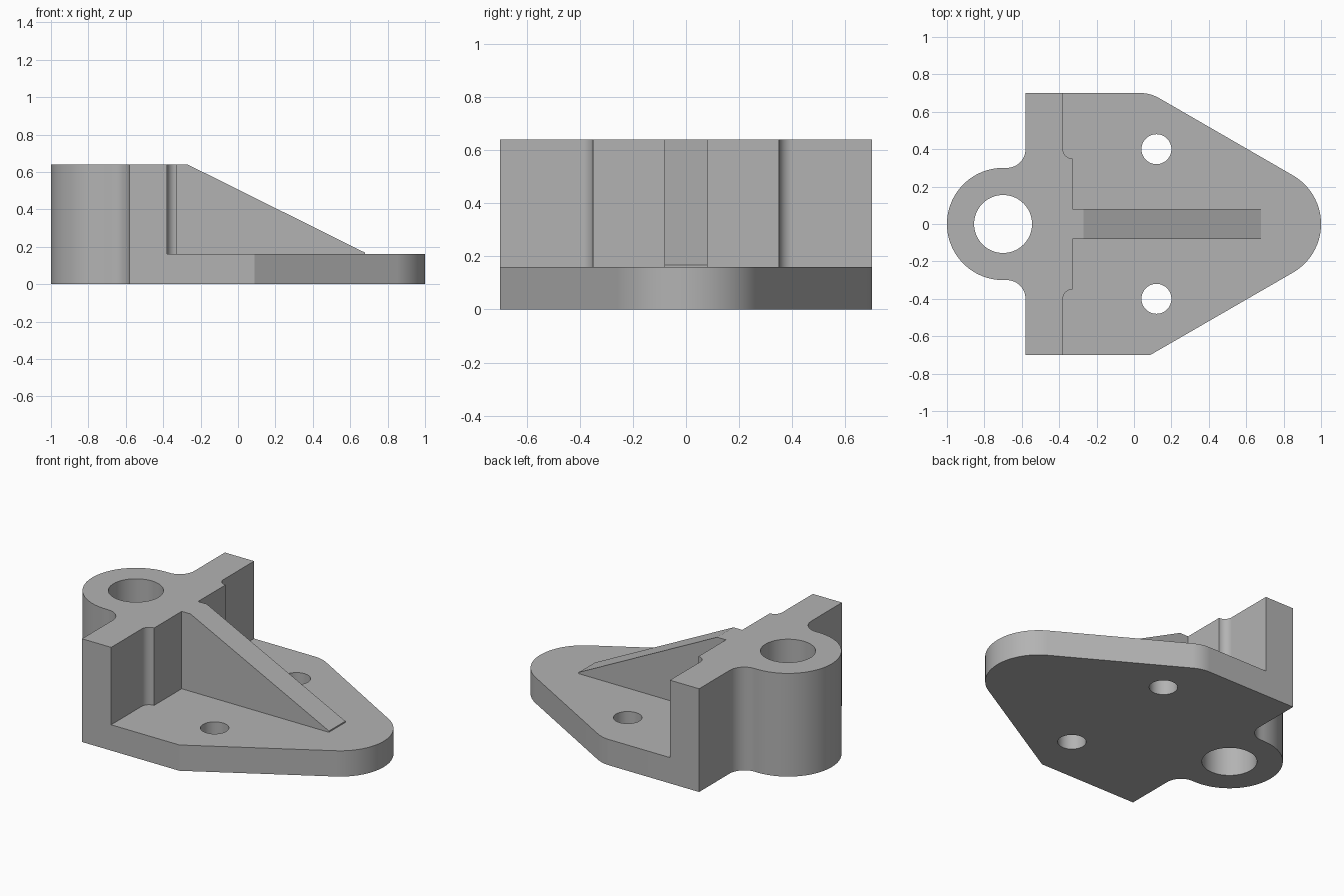
import bpy
import bmesh
from math import sin, cos, tan, radians

cube = bpy.data.objects.get("Cube")
if cube:
    bpy.data.objects.remove(cube, do_unlink=True)

# Main dimensions
PLATE_T, HEIGHT = 0.16, 0.64
BACK, WALL, PAD = -0.58, -0.38, -0.33
HALF_W, END_R, BOSS_X = 0.70, 0.30, -0.70

grey = bpy.data.materials.new("plain grey")
grey.use_nodes = True
COLOUR = (0.45, 0.45, 0.45, 1)
grey.diffuse_color = COLOUR
grey.node_tree.nodes["Principled BSDF"].inputs["Base Color"].default_value = COLOUR


def arc(cx, cy, r, start, end, n=12):
    """Points along an arc, angles in degrees."""
    angles = [radians(start + (end - start) * i / n) for i in range(n + 1)]
    return [(cx + r * cos(a), cy + r * sin(a)) for a in angles]


def mirrored(half):
    """Close a +y half outline with its mirror image, skipping points on y = 0."""
    return half + [(x, -y) for x, y in reversed(half) if abs(y) > 1e-5]


def prism(name, points, vector):
    """Extrude a closed outline of 3D points along a vector."""
    bm = bmesh.new()
    face = bm.faces.new([bm.verts.new(p) for p in points])
    grown = bmesh.ops.extrude_face_region(bm, geom=[face])
    moved = [v for v in grown["geom"] if isinstance(v, bmesh.types.BMVert)]
    bmesh.ops.translate(bm, vec=vector, verts=moved)
    bmesh.ops.recalc_face_normals(bm, faces=bm.faces)
    mesh = bpy.data.meshes.new(name)
    bm.to_mesh(mesh)
    bm.free()
    mesh.materials.append(grey)
    obj = bpy.data.objects.new(name, mesh)
    bpy.context.collection.objects.link(obj)
    return obj


def upright(name, outline, z0, z1):
    return prism(name, [(x, y, z0) for x, y in outline], (0, 0, z1 - z0))


def combine(target, other, operation):
    """Apply an exact boolean and discard the other solid."""
    mod = target.modifiers.new("combine", "BOOLEAN")
    mod.operation, mod.solver, mod.object = operation, "EXACT", other
    bpy.context.view_layer.objects.active = target
    bpy.ops.object.modifier_apply(modifier=mod.name)
    bpy.data.objects.remove(other, do_unlink=True)


# Base plate: round nose, sides tapering at 30 degrees, one blended corner
nose = arc(0.7, 0, END_R, -60, 60, 40)
corner_x = nose[-1][0] - (HALF_W - nose[-1][1]) / tan(radians(30))
blend_r = 0.2
blend_x = corner_x - blend_r * tan(radians(15))
plate = upright("bracket_body",
                [(BACK, -HALF_W), (corner_x, -HALF_W)] + nose
                + arc(blend_x, HALF_W - blend_r, blend_r, 60, 90, 8)
                + [(BACK, HALF_W)], 0, PLATE_T)

# Upright wall with the round boss behind and the raised pad in front
boss = arc(BOSS_X, 0, END_R, 180, 90, 32)
boss_fillet = arc(BACK - 0.1, 0.4, 0.1, -90, 0)
pad_fillet = arc(PAD, 0.4, 0.05, 180, 270, 8)
wall = upright("wall", mirrored(boss + boss_fillet
               + [(BACK, HALF_W), (WALL, HALF_W)] + pad_fillet), 0, HEIGHT)

# Sloping centre rib
rib_side = [(-0.45, 0.05), (0.68, 0.05), (0.68, PLATE_T + 0.008),
            (-0.27, HEIGHT), (-0.45, HEIGHT)]
rib = prism("rib", [(x, -0.08, z) for x, z in rib_side], (0, 0.16, 0))

combine(plate, wall, "UNION")
combine(plate, rib, "UNION")

# Boss bore and the two mounting holes
for x, y, r in ((BOSS_X, 0, 0.155), (0.12, 0.4, 0.08), (0.12, -0.4, 0.08)):
    hole = upright("hole_cutter", arc(x, y, r, 0, 360, 64)[:-1], -0.1, 0.8)
    combine(plate, hole, "DIFFERENCE")

# Smooth curved faces, keep machined edges crisp
bpy.ops.object.select_all(action="DESELECT")
plate.select_set(True)
bpy.context.view_layer.objects.active = plate
bpy.ops.object.shade_smooth_by_angle(angle=radians(25))
weighted = plate.modifiers.new("even_shading", "WEIGHTED_NORMAL")
weighted.keep_sharp = True
